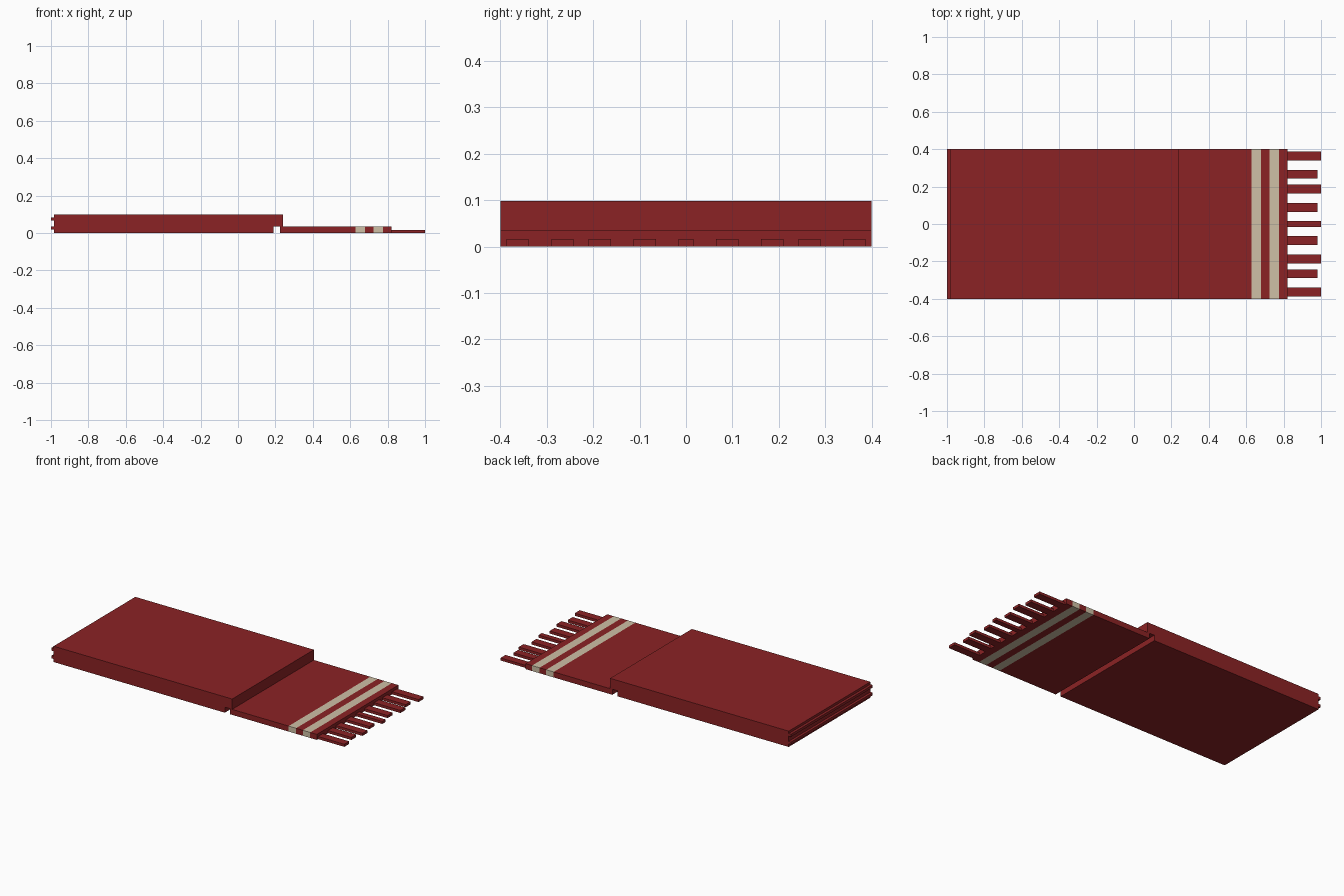
import bpy
import bmesh

if "Cube" in bpy.data.objects:
    bpy.data.objects.remove(bpy.data.objects["Cube"])


def material(name, rgb):
    m = bpy.data.materials.new(name)
    m.diffuse_color = (*rgb, 1)
    m.use_nodes = True
    m.node_tree.nodes["Principled BSDF"].inputs["Base Color"].default_value = m.diffuse_color
    return m


RED = material("deep red", (0.26, 0.0165, 0.018))
CREAM = material("cream", (0.62, 0.53, 0.38))
HALF = 0.4      # half the width of the cloth
FLAP_Z = 0.034  # thickness of a single layer


def extrude_profile(name, points, y0=-HALF, y1=HALF):
    """Extrude an (x, z) outline along y."""
    bm = bmesh.new()
    face = bm.faces.new([bm.verts.new((x, y0, z)) for x, z in points])
    ext = bmesh.ops.extrude_face_region(bm, geom=[face])
    verts = [g for g in ext["geom"] if isinstance(g, bmesh.types.BMVert)]
    bmesh.ops.translate(bm, verts=verts, vec=(0, y1 - y0, 0))
    bmesh.ops.recalc_face_normals(bm, faces=bm.faces)
    mesh = bpy.data.meshes.new(name)
    bm.to_mesh(mesh)
    bm.free()
    mesh.materials.append(RED)
    obj = bpy.data.objects.new(name, mesh)
    bpy.context.collection.objects.link(obj)
    return obj


def rect(x0, x1, z0, z1):
    return [(x0, z0), (x1, z0), (x1, z1), (x0, z1)]


# Folded stack, its top layers overhanging the flap
extrude_profile("folded_stack", [
    (-0.984, 0), (0.19, 0), (0.19, FLAP_Z), (0.24, FLAP_Z),
    (0.24, 0.098), (-0.984, 0.098)])

# Fold ridges at the left end
for i, z in enumerate((0.027, 0.075)):
    extrude_profile(f"fold_ridge_{i + 1}", rect(-1, -0.98, z - 0.008, z + 0.008))

# Single-layer flap, cut into bands; the two stripe bands are cream
flap = extrude_profile("flap", rect(0.225, 0.82, 0, FLAP_Z))
stripes = ((0.627, 0.678), (0.724, 0.775))
flap.data.materials.append(CREAM)
bm = bmesh.new()
bm.from_mesh(flap.data)
for x in (x for pair in stripes for x in pair):
    bmesh.ops.bisect_plane(bm, geom=bm.verts[:] + bm.edges[:] + bm.faces[:],
                           plane_co=(x, 0, 0), plane_no=(1, 0, 0))
for f in bm.faces:
    cx = f.calc_center_median().x
    f.material_index = int(any(a < cx < b for a, b in stripes))
bm.to_mesh(flap.data)
bm.free()

# Fringe, alternating long and short tassels, mirrored about the middle
tassels = [(0, 0.016, 1.0)]
for y, end in ((0.089, 0.98), (0.186, 1.0), (0.266, 0.98), (0.363, 1.0)):
    tassels += [(y, 0.024, end), (-y, 0.024, end)]
for i, (y, half, end) in enumerate(sorted(tassels)):
    extrude_profile(f"tassel_{i + 1}", rect(0.815, end, 0, 0.016), y - half, y + half)
